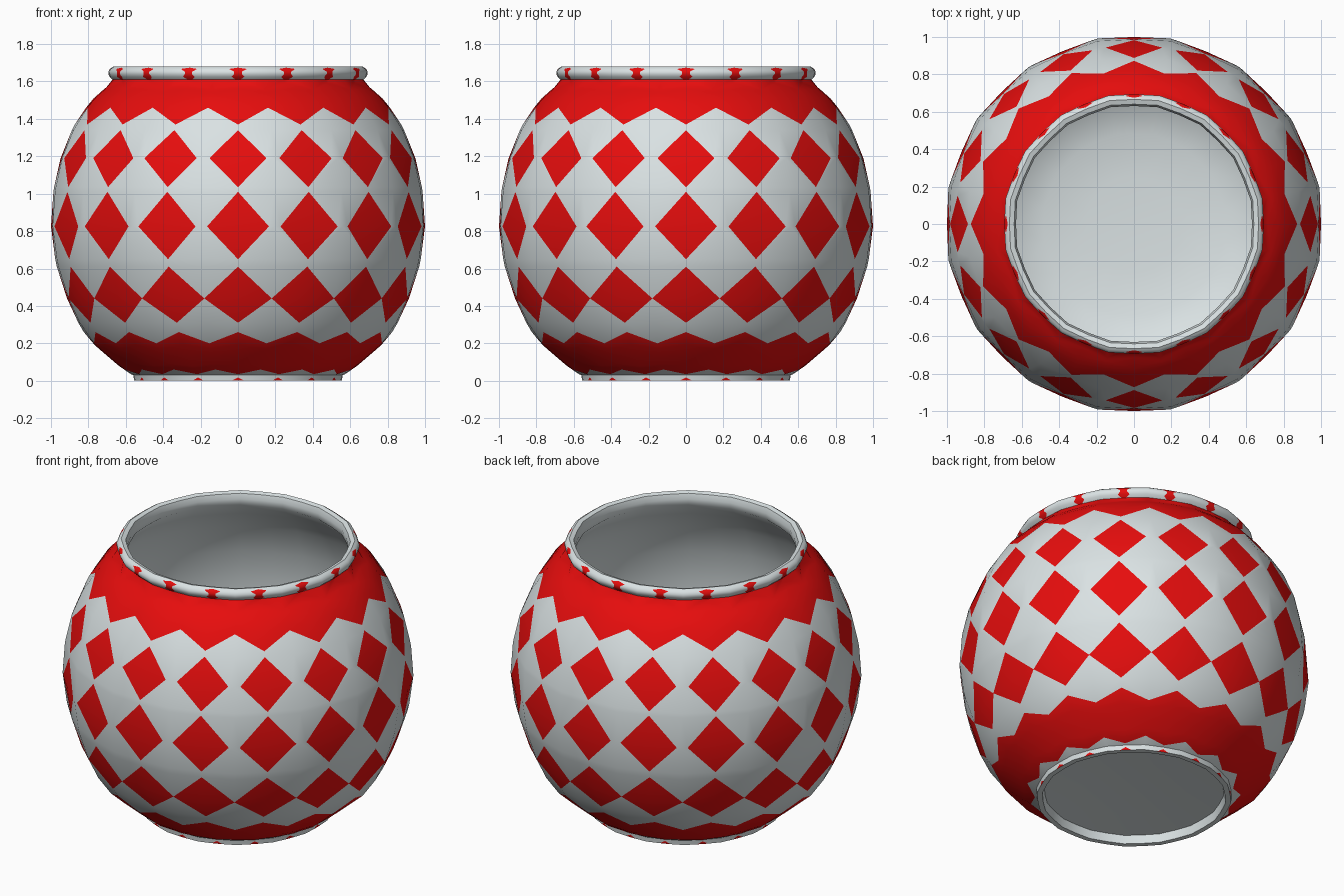
import bpy, bmesh, math

if "Cube" in bpy.data.objects:
    bpy.data.objects.remove(bpy.data.objects["Cube"])

SIDES = 16
HALF = math.tan(math.pi / SIDES)
WHITE, RED = 0, 1

# Outer silhouette: (z, distance from axis to the middle of a flat side)
PROFILE = [(0, .55), (.03, .555), (.04, .58), (.07, .62), (.13, .69), (.2, .77), (.27, .825),
           (.36, .872), (.44, .906), (.52, .935), (.61, .96), (.72, .983), (.82, .991),
           (.92, .988), (1.02, .977), (1.1, .962), (1.19, .94), (1.27, .91), (1.34, .88),
           (1.4, .85), (1.46, .805), (1.51, .765), (1.555, .715), (1.59, .67), (1.61, .665),
           (1.625, .68), (1.645, .689), (1.665, .682), (1.68, .66)]


def radius(z):
    for (za, ra), (zb, rb) in zip(PROFILE, PROFILE[1:]):
        if z <= zb:
            return ra + (rb - ra) * (z - za) / (zb - za)
    return PROFILE[-1][1]


rungs = []  # each: three (u, r, z) points from side middle to side corner, plus two colours above


def rung(zc, w, zw, zs, inner=WHITE, outer=WHITE):
    pts = [(0, radius(zc), zc), (w, radius(zw), zw), (1, radius(zs), zs)]
    rungs.append((pts, inner, outer))


def level(z, w=0, inner=WHITE):
    rung(z, w, z, z, inner, WHITE)


def zigzag(zc, zs, colour):
    rung(zc, 1, zs, zs, colour, colour)


def diamond(z0, zm, z1, w):
    level(z0, 0, RED)
    level(zm, w, RED)
    level(z1)


# Foot with small red ticks
level(0, .3, RED)
level(.018)
level(.03)
# Lower red band
zigzag(.035, .06, RED)
zigzag(.08, .09, RED)
zigzag(.13, .13, RED)
zigzag(.19, .17, RED)
zigzag(.26, .20, WHITE)
# Three rows of diamonds
diamond(.31, .44, .61, 1)
diamond(.65, .825, 1.01, .84)
diamond(1.035, 1.19, 1.34, .81)
# Upper red band
zigzag(1.37, 1.46, RED)
zigzag(1.46, 1.49, RED)
zigzag(1.51, 1.52, RED)
zigzag(1.56, 1.54, RED)
zigzag(1.59, 1.555, RED)
# Neck and lip with small red marks
level(1.61, .1, RED)
level(1.625, .25, RED)
level(1.64, .15, RED)
level(1.652, .15, RED)
level(1.667, .35, RED)
level(1.674)
level(1.68)
# Inside of the bowl, down to its floor
for r, z in [(.635, 1.672), (.625, 1.64), (.63, 1.6), (.73, 1.5), (.83, 1.37), (.905, 1.18), (.94, 1.0),
             (.95, .82), (.93, .62), (.87, .44), (.76, .25), (.64, .15), (.48, .1), (.25, .08), (0, .08)]:
    rungs.append(([(0, r, z), (1, r, z), (1, r, z)], WHITE, WHITE))
# Recessed underside, from the foot inwards
under = [(rungs[0][0], WHITE, WHITE)]
for r, z in [(.52, 0), (.51, .05), (.3, .06), (0, .065)]:
    under.append(([(0, r, z), (1, r, z), (1, r, z)], WHITE, WHITE))

bm = bmesh.new()
cache = {}


def vert(k, u, r, z):
    a = 2 * math.pi * k / SIDES - math.pi / 2
    d, t = r * (1 + .009 * (1 - u * u)), u * r * HALF   # slight swell on each side
    co = (d * math.cos(a) - t * math.sin(a), d * math.sin(a) + t * math.cos(a), z)
    key = tuple(round(c * 20000 + .25) for c in co)
    if key not in cache:
        cache[key] = bm.verts.new(co)
    return cache[key]


def strips(rows, k, side):
    for (p, inner, outer), (q, _, _) in zip(rows, rows[1:]):
        for i, colour in ((0, inner), (1, outer)):
            loop = []
            for u, r, z in (p[i], p[i + 1], q[i + 1], q[i]):
                v = vert(k, u * side, r, z)
                if v not in loop:
                    loop.append(v)
            if len(loop) > 2 and not bm.faces.get(loop):
                f = bm.faces.new(loop)
                f.material_index = colour


for k in range(SIDES):
    for side in (-1, 1):
        strips(rungs, k, side)
        strips(under, k, side)
bmesh.ops.remove_doubles(bm, verts=bm.verts, dist=.0003)
bmesh.ops.recalc_face_normals(bm, faces=bm.faces)

mesh = bpy.data.meshes.new("round_pot")
bm.to_mesh(mesh)
bm.free()
for name, col in (("pale_grey", (.7, .76, .77, 1)), ("red", (.8, .004, .004, 1))):
    m = bpy.data.materials.new(name)
    m.diffuse_color = col
    m.use_nodes = True
    m.node_tree.nodes["Principled BSDF"].inputs["Base Color"].default_value = m.diffuse_color
    mesh.materials.append(m)
pot = bpy.data.objects.new("round_pot", mesh)
bpy.context.collection.objects.link(pot)
bpy.context.view_layer.objects.active = pot
pot.select_set(True)
bpy.ops.object.shade_smooth_by_angle(angle=math.radians(50))
